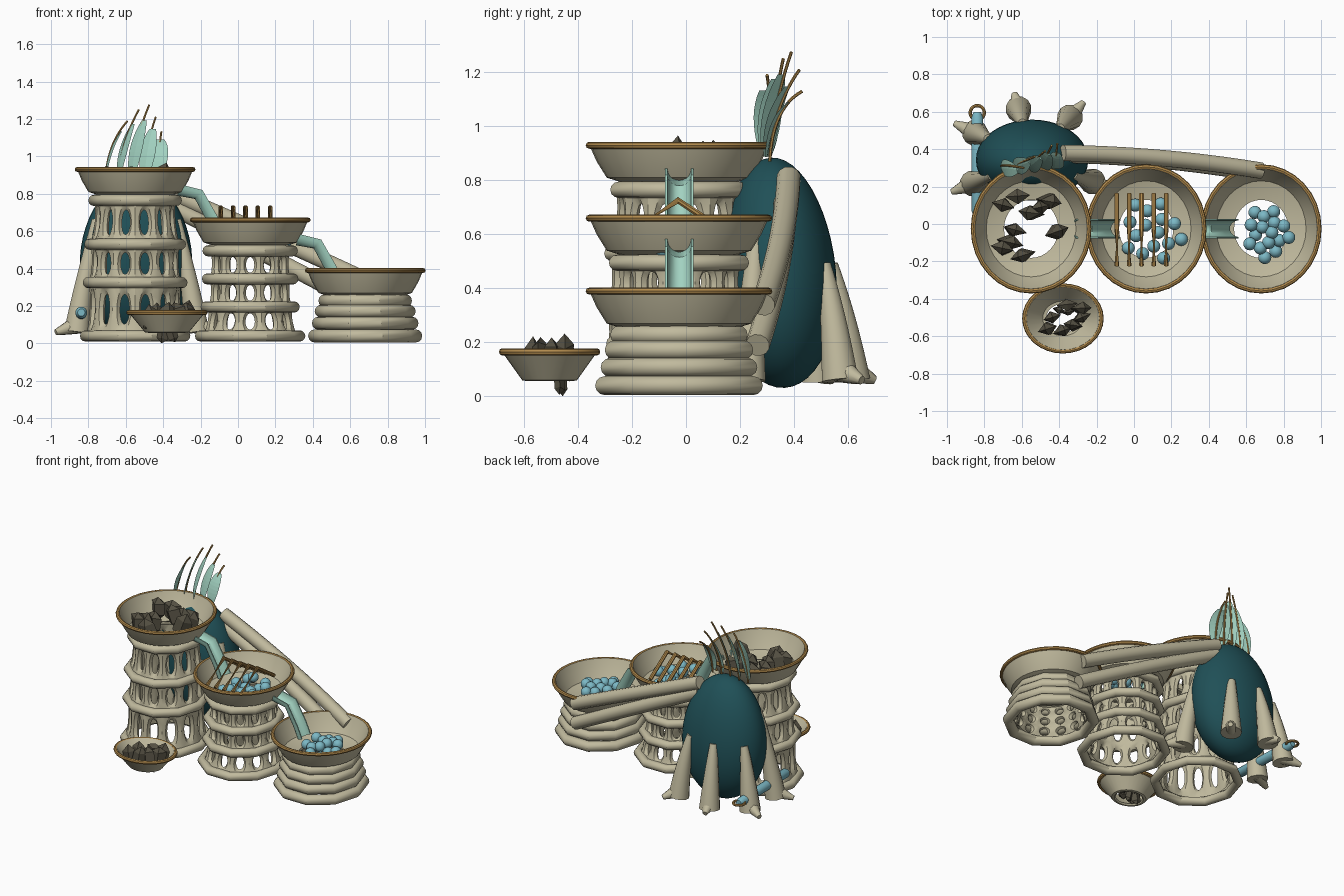
import bpy, bmesh, math, random
from mathutils import Vector, Matrix

random.seed(4)
if "Cube" in bpy.data.objects:
    bpy.data.objects.remove(bpy.data.objects["Cube"])


def material(name, rgb):
    m = bpy.data.materials.new(name)
    m.use_nodes = True
    m.diffuse_color = (*rgb, 1)
    m.node_tree.nodes["Principled BSDF"].inputs["Base Color"].default_value = (*rgb, 1)
    return m


BONE = material("bone beige", (.53, .49, .34))
TEAL = material("deep teal", (.014, .08, .095))
GOLD = material("bronze gold", (.45, .26, .075))
ROCK = material("dark stone", (.09, .08, .055))
MINT = material("pale mint", (.36, .64, .53))
BLUE = material("light blue", (.2, .48, .56))


def finish(name, bm, mat, smooth=True):
    bmesh.ops.recalc_face_normals(bm, faces=bm.faces)
    me = bpy.data.meshes.new(name)
    bm.to_mesh(me)
    bm.free()
    me.materials.append(mat)
    if smooth:
        me.shade_smooth()
        me.set_sharp_from_angle(angle=math.radians(35))
    ob = bpy.data.objects.new(name, me)
    bpy.context.scene.collection.objects.link(ob)


def skin(bm, loops, closed=False, caps=True):
    """Bridge successive loops of points with quads."""
    rows = [[bm.verts.new(p) for p in loop] for loop in loops]
    n = len(rows[0])
    for i in range(len(rows) if closed else len(rows) - 1):
        a, b = rows[i], rows[(i + 1) % len(rows)]
        for j in range(n):
            k = (j + 1) % n
            bm.faces.new((a[j], a[k], b[k], b[j]))
    if caps and not closed:
        bm.faces.new(rows[0])
        bm.faces.new(rows[-1])


def tube(bm, path, radii, sides=10):
    """Sweep a circle of varying radius along a path."""
    pts = [Vector(p) for p in path]
    loops = []
    for i, p in enumerate(pts):
        t = (pts[min(i + 1, len(pts) - 1)] - pts[max(i - 1, 0)]).normalized()
        u = t.cross(Vector((0, 1, 0)) if abs(t.y) < .9 else Vector((0, 0, 1))).normalized()
        v = t.cross(u)
        r = radii[i] if isinstance(radii, (list, tuple)) else radii
        turn = [(j + .5) * math.tau / sides for j in range(sides)]
        loops.append([p + r * (math.cos(a) * u + math.sin(a) * v) for a in turn])
    skin(bm, loops)


def bend(a, b, c, n=10):
    """Smooth curve from a to c pulled towards b."""
    a, b, c = Vector(a), Vector(b), Vector(c)
    return [a * (1 - t) ** 2 + b * 2 * t * (1 - t) + c * t * t for t in (i / n for i in range(n + 1))]


def lathe(bm, profile, segs, centre, sx=1, sy=1):
    """Revolve a closed (radius, height) profile about z."""
    loops = []
    for i in range(segs):
        a = math.tau * i / segs
        loops.append([(centre[0] + r * sx * math.cos(a), centre[1] + r * sy * math.sin(a), z)
                      for r, z in profile])
    skin(bm, loops, closed=True)


def circle(r, z, minor, n=12):
    return [(r + minor * math.cos(math.tau * i / n), z + minor * math.sin(math.tau * i / n)) for i in range(n)]


def bowl(name, centre, top, profile, sx, sy):
    """Thin open bowl with a gold rim; profile is (radius, drop below the rim)."""
    outer = [(r, top - d) for r, d in profile]
    bm = bmesh.new()
    lathe(bm, outer + [(r - .01, z + .01) for r, z in reversed(outer)], 32, centre, sx, sy)
    finish(name, bm, BONE)
    bm = bmesh.new()
    lathe(bm, circle(profile[-1][0], top, .013, 8), 32, centre, sx, sy)
    finish(name + "_rim", bm, GOLD)


# One panel of tower wall, pierced by an oval opening
def pierced_panel(bm, c, mid, half, z0, z1, r0, r1):
    loops = []
    for grow, depth in ((0, 0), (1.4, .007), (1, .027), (1.4, .046), (0, .053)):
        loop = []
        for j in range(16):
            x, y = math.cos(math.tau * j / 16), math.sin(math.tau * j / 16)
            if grow:
                x, y = x * .46 * grow, y * .56 * grow
            else:
                x, y = (q / max(abs(x), abs(y)) for q in (x, y))
            t = (y + 1) / 2
            r = r0 + (r1 - r0) * t - .005 - depth - .01 * (1 - y * y)
            a = mid + half * x
            loop.append((c[0] + r * math.cos(a), c[1] + r * 1.07 * math.sin(a), z0 + (z1 - z0) * t))
        loops.append(loop)
    skin(bm, loops, caps=False)


# Towers: thick ten-sided rings, pierced walls and a flared bowl on top
def tower(name, x, top, rings, minor, shift):
    c = (x, -.026)
    bm = bmesh.new()
    for z, r in rings:
        lathe(bm, circle(r, z, minor), 10, c, 1, 1.07)
    finish(name + "_rings", bm, BONE)
    bm = bmesh.new()
    for (z0, r0), (z1, r1) in zip(rings, rings[1:]):
        for i in range(12):
            pierced_panel(bm, c, math.tau * (i + shift) / 12, math.pi / 12, z0, z1, r0, r1)
    bmesh.ops.remove_doubles(bm, verts=bm.verts, dist=.0005)
    finish(name + "_wall", bm, BONE)
    bowl(name + "_bowl", c, top, [(.155, .145), (.205, .135), (.25, .12), (.285, .06), (.31, 0)], 1, 1.07)


tower("tall_tower", -.55, .93, [(.04, .265), (.325, .25), (.53, .242), (.765, .22)], .03, .5)
tower("middle_tower", .065, .66, [(.04, .265), (.195, .235), (.345, .228), (.495, .225)], .03, 0)
tower("low_tower", .68, .39, [(.04, .27), (.108, .25), (.172, .235), (.228, .215)], .035, 0)
bowl("small_bowl", (-.38, -.505), .165, [(.1, .108), (.118, .105), (.205, 0)], 1, .86)

# Open half-round chutes between towers
for name, x, z in (("upper_chute", -.31, .85), ("lower_chute", .325, .585)):
    bm = bmesh.new()
    path = [Vector((x, -.025, z)), Vector((x + .12, -.025, z - .03)),
            Vector((x + .2, -.025, z - .17)), Vector((x + .235, -.025, z - .25))]
    loops = []
    for i, p in enumerate(path):
        t = (path[min(i + 1, 3)] - path[max(i - 1, 0)]).normalized()
        down = t.cross(Vector((0, 1, 0)))
        down *= -1 if down.z > 0 else 1
        arc = [(math.cos(math.pi * k / 10), math.sin(math.pi * k / 10)) for k in range(11)]
        section = [(.052 * c, .062 * s) for c, s in arc] + [(.044 * c, .052 * s) for c, s in reversed(arc)]
        loops.append([p + Vector((0, c, 0)) + down * s for c, s in section])
    skin(bm, loops)
    finish(name, bm, MINT)

# Grille over the middle bowl
bm = bmesh.new()
for i in range(5):
    x = -.092 + i * .066
    tube(bm, [(x, -.22, .6), (x, -.03, .726), (x, .16, .6)], .0135, 8)
finish("grille_bars", bm, GOLD)


# Balls in the two lower bowls
def balls(name, cx, z, spread, count):
    bm = bmesh.new()
    for i in range(count):
        a, r = i * 2.4, spread * math.sqrt((i + .5) / count)
        p = (cx + r * math.cos(a), -.045 + 1.1 * r * math.sin(a), z + random.uniform(-.03, .03))
        bmesh.ops.create_uvsphere(bm, u_segments=16, v_segments=10, radius=.035,
                                  matrix=Matrix.Translation(p))
    finish(name, bm, BLUE)


balls("middle_balls", .1, .57, .165, 15)
balls("low_balls", .715, .315, .125, 16)


# Faceted crystals
def crystals(name, spots, z, size, height):
    bm = bmesh.new()
    for x, y in spots:
        made = bmesh.ops.create_uvsphere(bm, u_segments=4, v_segments=3, radius=1)["verts"]
        for v in made:
            v.co *= random.uniform(.85, 1.15)
        m = (Matrix.Translation((x, y, z + random.uniform(-.015, .015)))
             @ Matrix.Rotation(random.uniform(-.4, .4), 4, 'Z')
             @ Matrix.Rotation(random.uniform(-.35, .35), 4, 'Y')
             @ Matrix.Diagonal((size, size * .65, height, 1)))
        bmesh.ops.transform(bm, matrix=m, verts=made)
    finish(name, bm, ROCK, False)


crystals("tall_bowl_crystals", [(-.62, .15), (-.7, .1), (-.5, .09), (-.45, .12), (-.55, .06), (-.64, -.03),
                                (-.7, -.13), (-.6, -.17), (-.66, -.1)], .855, .07, .085)
crystals("peak_crystal", [(-.41, -.04)], .88, .065, .09)
crystals("small_bowl_crystals", [(-.36, -.43), (-.28, -.45), (-.44, -.5), (-.33, -.54), (-.46, -.56),
                                 (-.38, -.57), (-.28, -.5)], .145, .058, .07)
crystals("fallen_crystals", [(-.4, -.46), (-.35, -.47)], .055, .034, .052)

# Egg-shaped body behind the tall tower
bm = bmesh.new()
bmesh.ops.create_uvsphere(bm, u_segments=40, v_segments=24, radius=1)
for v in bm.verts:
    k = 1 - .07 * v.co.z
    v.co = (v.co.x * .3 * k, v.co.y * .215 * k, v.co.z * .427)
bmesh.ops.transform(bm, verts=bm.verts, matrix=Matrix.Translation((-.545, .34, .458)) @ Matrix.Rotation(.06, 4, 'X'))
finish("egg_body", bm, TEAL)

# Splayed legs with small toes; the front pair reaches higher up the body
bm = bmesh.new()
for deg, height in ((105, .49), (48, .49), (155, .49), (202, .66), (-20, .66)):
    d = Vector((math.cos(math.radians(deg)), math.sin(math.radians(deg)), 0))
    reach = 1 / math.hypot(d.x / .3, d.y / .215)
    p = Vector((-.545, .345, 0))
    lean = (height - .49) * .2
    top, knee, foot = p + d * (reach - .02 - lean), p + d * (reach + .03), p + d * (reach + .06)
    top.z, knee.z, foot.z = height, .3, .06
    tube(bm, bend(top, knee, foot), [.026 + .044 * i / 10 for i in range(11)], 12)
    toe = .075 + .05 * abs(d.x)
    tube(bm, [foot + Vector((0, 0, .04)), foot + d * toe * .6 + Vector((0, 0, .015)), foot + d * toe],
         [.05, .03, .016])
finish("legs", bm, BONE)

# Long pipes from the body to the low tower
bm = bmesh.new()
tube(bm, bend((-.38, .38, .81), (.17, .37, .58), (.68, .285, .34)), .045, 12)
tube(bm, bend((-.38, .37, .74), (.15, .36, .48), (.69, .265, .19)), .045, 12)
finish("long_pipes", bm, BONE)

# Side canister with a ring handle
bm = bmesh.new()
tube(bm, [(-.838, .05, .165), (-.838, .07, .165), (-.838, .57, .15), (-.838, .6, .15)],
     [.02, .032, .032, .02], 12)
finish("side_canister", bm, BLUE)
bm = bmesh.new()
lathe(bm, circle(.038, .15, .009, 8), 20, (-.838, .595))
finish("canister_ring", bm, GOLD)

# Feather crest: curved quills, each with a flat leaf-shaped vane
quills, vanes = bmesh.new(), bmesh.new()
tips = [(-.59, .3, 1.19), (-.53, .36, 1.25), (-.475, .39, 1.275), (-.44, .42, 1.21), (-.41, .43, 1.13)]
for i, tip in enumerate(tips):
    base = Vector((-.71 + .07 * i, .31, .87))
    path = bend(base, base + Vector((.01, .01, .2)), tip, 12)
    tube(quills, path, .006, 6)
    turn = math.radians(80 - 17 * i)
    side = Vector((math.cos(turn), -math.sin(turn), 0))
    flat = Vector((math.sin(turn), math.cos(turn), 0))
    loops = []
    for k in range(1, 11):
        w = .048 * math.sin(math.pi * k / 11) ** .7
        p = path[k] - Vector((0, .015, .015))
        loops.append([p - side * w, p + flat * .004, p + side * w, p - flat * .004])
    skin(vanes, loops)
finish("crest_quills", quills, GOLD)
finish("crest_vanes", vanes, MINT, False)
